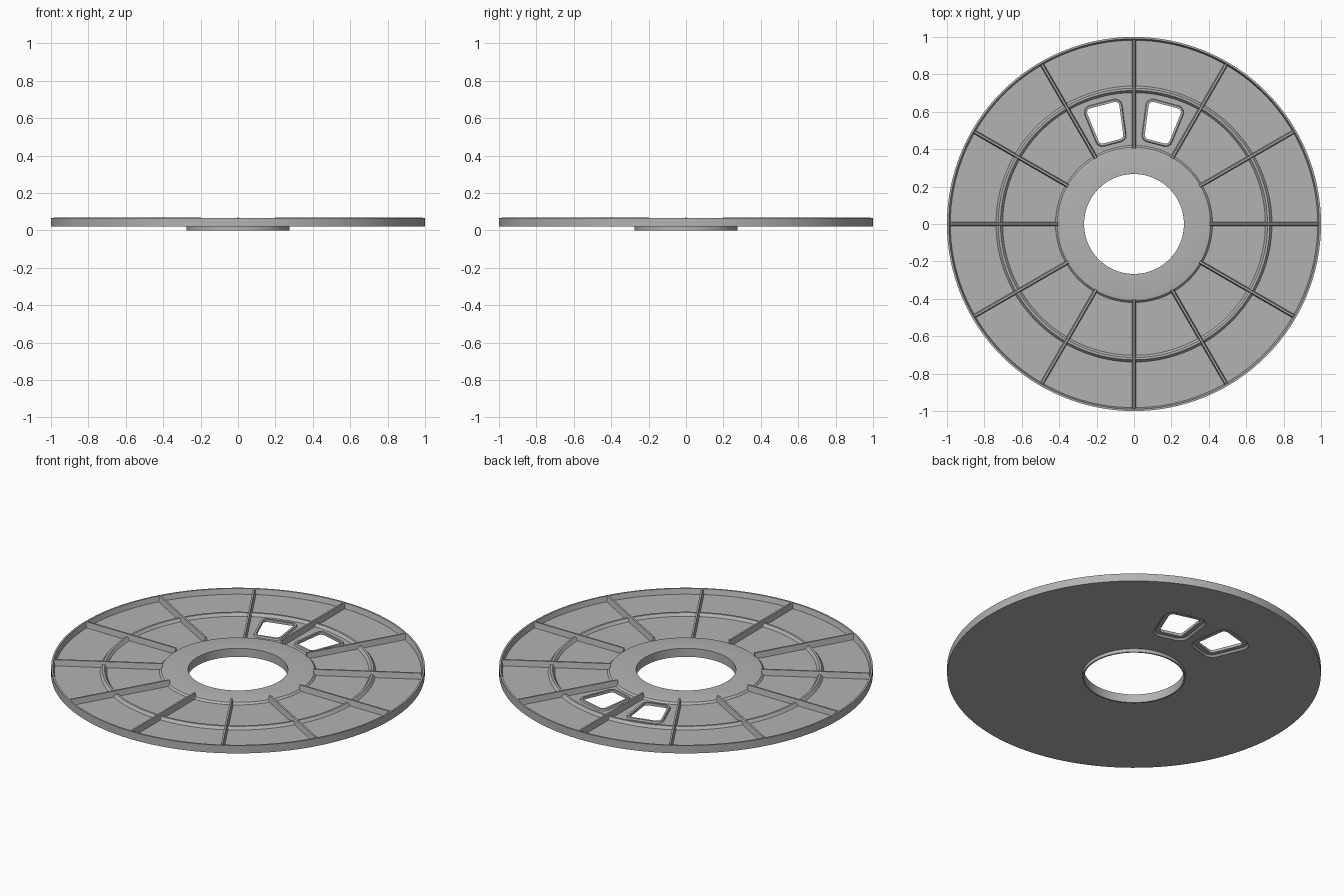
import bpy, bmesh, math
from mathutils import Matrix, Vector

cube = bpy.data.objects.get("Cube")
if cube:
    bpy.data.objects.remove(cube, do_unlink=True)

grey = bpy.data.materials.new("plain grey")
grey.use_nodes = True
colour = (0.45, 0.45, 0.45, 1)
grey.diffuse_color = colour
grey.node_tree.nodes["Principled BSDF"].inputs["Base Color"].default_value = colour

FLOOR, RIB_TOP, UNDERSIDE = 0.036, 0.069, 0.02


def finish(name, bm):
    bmesh.ops.recalc_face_normals(bm, faces=bm.faces)
    mesh = bpy.data.meshes.new(name)
    bm.to_mesh(mesh)
    bm.free()
    mesh.materials.append(grey)
    obj = bpy.data.objects.new(name, mesh)
    bpy.context.collection.objects.link(obj)
    return obj


def smooth(obj):
    bpy.ops.object.select_all(action='DESELECT')
    obj.select_set(True)
    bpy.context.view_layer.objects.active = obj
    bpy.ops.object.shade_smooth_by_angle(angle=math.radians(25))


def bridge(bm, a, b):
    n = len(a)
    for i in range(n):
        bm.faces.new((a[i], a[(i + 1) % n], b[(i + 1) % n], b[i]))


def lathe(name, profile, steps=128):
    bm = bmesh.new()
    rings = []
    for s in range(steps):
        a = math.tau * s / steps
        rings.append([bm.verts.new((r * math.cos(a), r * math.sin(a), z))
                      for r, z in profile])
    for s in range(steps):
        bridge(bm, rings[s], rings[(s + 1) % steps])
    return finish(name, bm)


def window_loop(radius, z, angle):
    """Rounded wedge outline centred on a radial line."""
    core = [Vector(p) for p in ((0.48, -0.046), (0.635, -0.066),
                                (0.635, 0.066), (0.48, 0.046))]
    points = []
    for i, c in enumerate(core):
        before, after = c - core[i - 1], core[(i + 1) % 4] - c
        start = math.atan2(-before.x, before.y)
        end = math.atan2(-after.x, after.y)
        turn = (end - start) % math.tau
        for k in range(7):
            a = start + turn * k / 6
            p = c + radius * Vector((math.cos(a), math.sin(a)))
            points.append(Matrix.Rotation(angle, 3, 'Z') @ Vector((p.x, p.y, z)))
    return points


def window_solid(name, levels, angle, ring=False):
    """Loft of window outlines, capped or closed into a ring."""
    bm = bmesh.new()
    loops = [[bm.verts.new(p) for p in window_loop(r, z, angle)] for r, z in levels]
    for a, b in zip(loops, loops[1:]):
        bridge(bm, a, b)
    if ring:
        bridge(bm, loops[-1], loops[0])
    else:
        bm.faces.new(loops[0])
        bm.faces.new(loops[-1])
    return finish(name, bm)


# Disc with hub, collar below, middle ridge and raised rim
disc = lathe("disc", [
    (0.267, 0), (0.275, 0), (0.275, UNDERSIDE), (1, UNDERSIDE), (1, 0.066),
    (0.99, 0.066), (0.982, FLOOR), (0.738, FLOOR), (0.726, 0.052),
    (0.714, 0.052), (0.702, FLOOR), (0.42, FLOOR), (0.41, 0.047),
    (0.395, 0.05), (0.267, 0.05)])

# Two window openings, recessed underneath and framed on top
for side, degrees in (("left", 75), ("right", 105)):
    angle = math.radians(degrees)
    for part, levels in (
            ("opening", [(0.023, -0.05), (0.023, 0.1)]),
            ("recess", [(0.056, 0.01), (0.056, UNDERSIDE), (0.046, 0.03)])):
        cutter = window_solid(f"{side}_{part}_cutter", levels, angle)
        cutter.hide_render = True
        cutter.hide_viewport = True
        cut = disc.modifiers.new(part, 'BOOLEAN')
        cut.operation = 'DIFFERENCE'
        cut.solver = 'EXACT'
        cut.object = cutter
    frame = window_solid(f"{side}_window_frame", [
        (0.0225, 0.031), (0.0225, 0.046), (0.034, 0.046), (0.04, 0.031)],
        angle, ring=True)
    smooth(frame)
smooth(disc)

# Twelve tapered radial ribs
for i in range(12):
    bm = bmesh.new()
    turn = Matrix.Rotation(math.tau * i / 12, 3, 'Z')
    ends = []
    for r in (0.405, 0.987):
        ends.append([bm.verts.new(turn @ Vector((r, y, z))) for y, z in (
            (-0.011, 0.034), (0.011, 0.034), (0.005, RIB_TOP), (-0.005, RIB_TOP))])
        bm.faces.new(ends[-1])
    bridge(bm, *ends)
    finish(f"rib_{i + 1}", bm)
